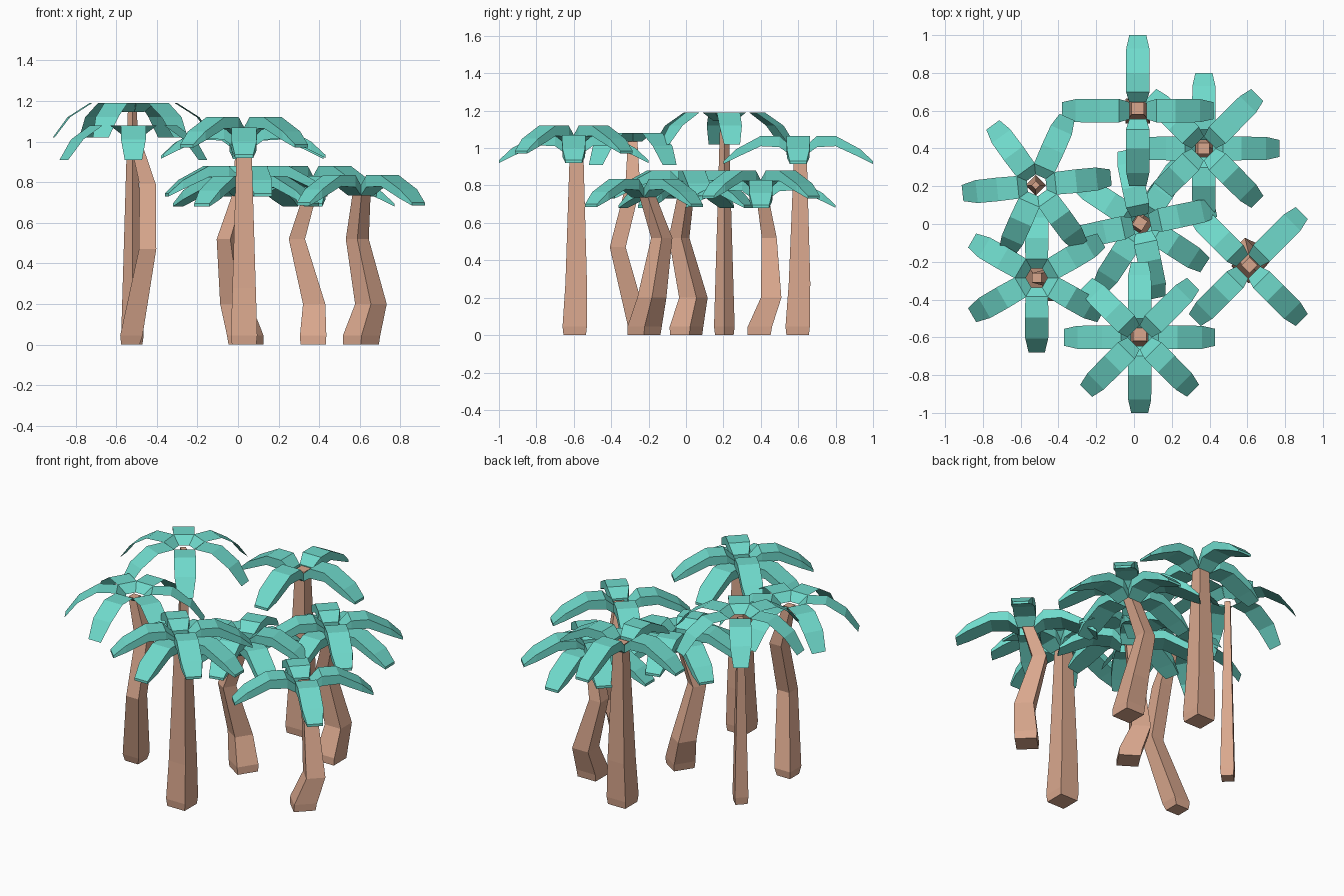
import bpy, bmesh, math
from mathutils import Vector

if "Cube" in bpy.data.objects:
    bpy.data.objects.remove(bpy.data.objects["Cube"])


def material(name, rgb):
    m = bpy.data.materials.new(name)
    m.diffuse_color = (*rgb, 1)
    m.use_nodes = True
    m.node_tree.nodes["Principled BSDF"].inputs["Base Color"].default_value = m.diffuse_color
    return m


BARK = material("bark_tan", (0.70, 0.39, 0.27))
LEAF = material("leaf_teal", (0.16, 0.70, 0.60))


def finish(bm, name, mat, solid=True):
    if solid:
        bmesh.ops.recalc_face_normals(bm, faces=bm.faces)
    me = bpy.data.meshes.new(name)
    bm.to_mesh(me)
    bm.free()
    me.materials.append(mat)
    ob = bpy.data.objects.new(name, me)
    bpy.context.collection.objects.link(ob)


def trunk(name, path, turn):
    """Square tube through path points (x, y, z, width), turned in degrees."""
    bm = bmesh.new()
    rings = []
    for x, y, z, w in path:
        ring = []
        for k in range(4):
            a = math.radians(turn + 45 + 90 * k)
            r = w / math.sqrt(2)
            ring.append(bm.verts.new((x + r * math.cos(a), y + r * math.sin(a), z)))
        rings.append(ring)
    for lo, hi in zip(rings, rings[1:]):
        for k in range(4):
            n = (k + 1) % 4
            bm.faces.new((lo[k], lo[n], hi[n], hi[k]))
    bm.faces.new(rings[0][::-1])
    bm.faces.new(rings[-1])
    finish(bm, name, BARK)


# Frond profiles: radius, top height, bottom height, half width (0 = peak)
THICK = [(.045, -.05, -.10, .045), (.10, 0, -.06, .0625), (.20, 0, -.055, .0625),
         (.33, -.07, -.115, .061), (.40, -.135, -.15, .045)]
THIN = [(.05, -.045, 0, .03), (.10, 0, 0, .06), (.21, 0, 0, .0625),
        (.32, -.07, 0, .061), (.395, -.17, 0, .043)]


def crown(name, centre, peak, angles, thick=True):
    """Ring of arched fronds; angles are (degrees, height offset)."""
    bm = bmesh.new()
    for deg, dz in angles:
        a = math.radians(deg)
        out = Vector((math.cos(a), math.sin(a), 0))
        side = Vector((-math.sin(a), math.cos(a), 0))
        base = Vector((*centre, peak + dz))
        prev = None
        for r, top, bot, hw in (THICK if thick else THIN):
            corners = [(-hw, top), (hw, top)]
            if thick:
                corners += [(hw, bot), (-hw, bot)]
            ring = [bm.verts.new(base + out * r + side * s + Vector((0, 0, z)))
                    for s, z in corners]
            if prev:
                n = len(ring)
                for k in range(n if thick else 1):
                    j = (k + 1) % n
                    bm.faces.new((prev[k], ring[k], ring[j], prev[j]))
            elif thick:
                bm.faces.new(ring)
            prev = ring
        if thick:
            bm.faces.new(prev[::-1])
    finish(bm, name, LEAF, thick)


def layer(start, count, dz=0.0):
    return [(start + 360 * k / count, dz) for k in range(count)]


def bent_trunk(name, x, y, turn, top):
    """The short palms share one crooked trunk, turned about its base."""
    c, s = math.cos(math.radians(turn)), math.sin(math.radians(turn))
    path = []
    for dx, dy, z, w in [(0, 0, 0, .125), (0, .005, .045, .13), (.005, .065, .2, .11),
                         (-.08, .055, .52, .08), (0, .01, top, .06)]:
        path.append((x + c * dx - s * dy, y + s * dx + c * dy, z, w))
    trunk(name, path, turn)


# Short crooked palms
bent_trunk("right_back_trunk", .37, .39, 0, .79)
crown("right_back_crown", (.37, .40), .88, layer(45, 4) + layer(0, 4, -.05))
bent_trunk("middle_trunk", .04, 0, 57, .79)
crown("middle_crown", (.04, 0), .88, layer(12, 4) + layer(57, 4, -.05))
bent_trunk("right_trunk", .605, -.225, -45, .78)
crown("right_crown", (.605, -.225), .835, layer(45, 4))

# Tall straight palms at the front and back
trunk("front_trunk", [(.03, -.595, 0, .12), (.03, -.595, .045, .13), (.03, -.587, .28, .115),
                      (.03, -.585, 1.03, .07)], 0)
crown("front_crown", (.03, -.6), 1.12, layer(45, 4) + layer(0, 4, -.05))
trunk("back_trunk", [(.02, .597, 0, .12), (.02, .597, .045, .13), (.02, .607, .28, .115),
                     (.02, .612, 1.01, .065)], 0)
crown("back_crown", (.02, .6), 1.065, layer(0, 4))

# Slim left palms with thin fronds
trunk("left_back_trunk", [(-.52, .205, 0, .07), (-.52, .205, .045, .078),
                          (-.52, .205, 1.15, .032)], 45)
crown("left_back_crown", (-.515, .205), 1.19, layer(6, 6), False)
trunk("left_front_trunk", [(-.53, -.25, 0, .09), (-.525, -.255, .045, .11),
                           (-.445, -.365, .47, .085), (-.445, -.285, .79, .08),
                           (-.515, -.285, 1.04, .05)], 0)
crown("left_front_crown", (-.515, -.285), 1.08, layer(30, 6), False)
